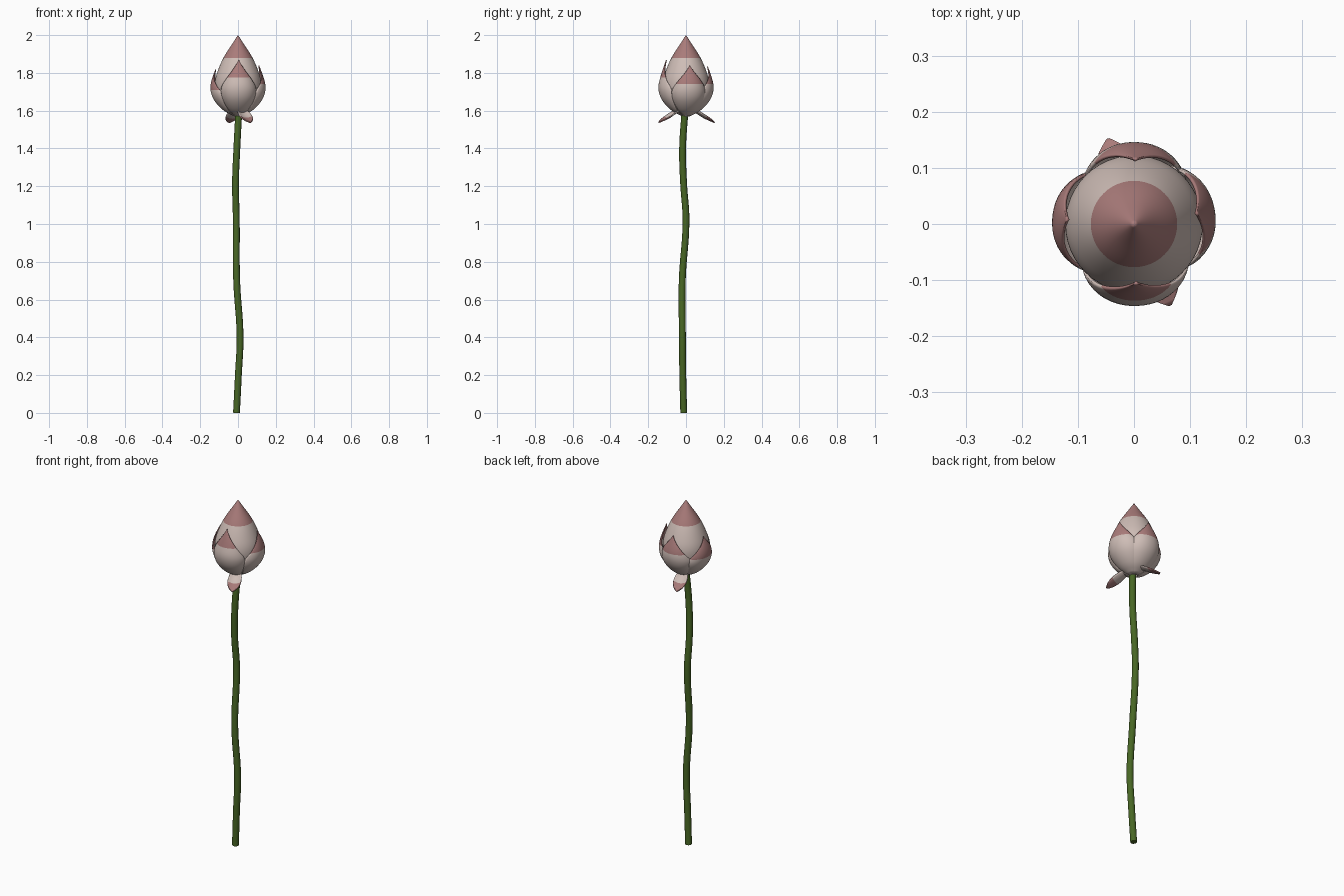
import bpy, bmesh, math
from mathutils import Vector

if "Cube" in bpy.data.objects:
    bpy.data.objects.remove(bpy.data.objects["Cube"])

def material(name, col):
    m = bpy.data.materials.new(name)
    m.diffuse_color = (*col, 1)
    m.use_nodes = True
    m.node_tree.nodes["Principled BSDF"].inputs["Base Color"].default_value = m.diffuse_color
    return m

PALE = material("pale petal", (0.62, 0.51, 0.47))
PINK = material("pink tip", (0.40, 0.20, 0.195))
GREEN = material("stem green", (0.065, 0.135, 0.018))

def lerp(pts, x):
    # smooth (Catmull-Rom) interpolation through (x, value) pairs
    i = max(0, min(len(pts) - 2, sum(p[0] <= x for p in pts) - 1))
    (x0, a), (x1, b) = pts[i], pts[i + 1]
    s = (x - x0) / (x1 - x0)
    def slope(k):
        lo, hi = max(k - 1, 0), min(k + 1, len(pts) - 1)
        return (pts[hi][1] - pts[lo][1]) / (pts[hi][0] - pts[lo][0])
    h = x1 - x0
    return (a * (1 + 2*s) * (1 - s)**2 + slope(i) * h * s * (1 - s)**2
            + b * s*s * (3 - 2*s) + slope(i + 1) * h * s*s * (s - 1))

def grid_object(name, rows, cols, fn, cut=None, normal=None, thick=0):
    # grid surface fn(t, u), split into pale and pink along a cutting plane
    bm = bmesh.new()
    g = [[bm.verts.new(fn(i / rows, j / cols)) for j in range(cols + 1)] for i in range(rows + 1)]
    for i in range(rows):
        for j in range(cols):
            bm.faces.new((g[i][j], g[i][j+1], g[i+1][j+1], g[i+1][j]))
    bmesh.ops.remove_doubles(bm, verts=bm.verts[:], dist=0.0002)
    bmesh.ops.bisect_plane(bm, geom=bm.verts[:] + bm.edges[:] + bm.faces[:],
                           plane_co=cut, plane_no=normal)
    for f in bm.faces:
        f.smooth = True
        f.material_index = int((f.calc_center_median() - cut).dot(normal) > 0)
    me = bpy.data.meshes.new(name)
    bm.to_mesh(me)
    bm.free()
    me.materials.append(PALE)
    me.materials.append(PINK)
    ob = bpy.data.objects.new(name, me)
    bpy.context.collection.objects.link(ob)
    if thick:
        s = ob.modifiers.new("thickness", 'SOLIDIFY')
        s.thickness = thick
        s.offset = -1
    return ob

UP = Vector((0, 0, 1))

# Closed bud core
CORE = [(1.57, 0.015), (1.60, 0.065), (1.65, 0.102), (1.70, 0.119), (1.75, 0.122),
        (1.80, 0.111), (1.88, 0.077), (1.95, 0.033), (2.0, 0.0)]
def core(t, u):
    z = 1.57 + 0.43 * t
    r = lerp(CORE, z)
    return (r * math.cos(u * math.tau), r * math.sin(u * math.tau), z)
grid_object("bud_core", 40, 48, core, Vector((0, 0, 1.88)), UP)

# Four outer petals hugging the core
WIDTH = [(0, 40), (0.25, 50), (0.48, 49), (0.65, 33), (0.85, 13), (1, 0)]
def outer_petal(name, deg, ztip, rtip, zpink):
    prof = [(1.57, 0.02), (1.60, 0.075), (1.65, 0.123), (1.70, 0.144),
            (1.75, 0.143), (ztip, rtip)]
    def fn(t, u):
        z = 1.57 + (ztip - 1.57) * t
        s = 2 * u - 1
        a = math.radians(deg + s * lerp(WIDTH, t))
        edge = lerp(CORE, z) + 0.003
        full = lerp(prof, z)
        r = full + (edge - full) * abs(s) ** 2.5 * min(1, lerp(WIDTH, t) / 45)
        return (r * math.cos(a), r * math.sin(a), z)
    grid_object(name, 28, 20, fn, Vector((0, 0, zpink)), UP, 0.005)

outer_petal("front_petal", -88, 1.87, 0.106, 1.775)
outer_petal("right_petal", 10, 1.84, 0.114, 1.74)
outer_petal("back_petal", 89, 1.835, 0.116, 1.74)
outer_petal("left_petal", 176, 1.82, 0.120, 1.71)

# Two small drooping petals under the bud
DROOP = [(0, 1.585), (0.05, 1.592), (0.10, 1.565), (0.157, 1.535)]
SPREAD = [(0, 0.012), (0.35, 0.03), (0.65, 0.037), (0.88, 0.024), (1, 0.004)]
def drooping_petal(name, deg):
    d = Vector((math.cos(math.radians(deg)), math.sin(math.radians(deg)), 0))
    side = Vector((-d.y, d.x, 0))
    def fn(t, u):
        s = 2 * u - 1
        p = d * 0.157 * t + side * s * lerp(SPREAD, t)
        p.z = lerp(DROOP, 0.157 * t) + 0.012 * (s * s - 0.5) * math.sin(math.pi * t)
        return p
    grid_object(name, 18, 10, fn, d * 0.105, d, 0.006)
drooping_petal("front_drooping_petal", -66)
drooping_petal("back_drooping_petal", 107)

# Wavy stem
cu = bpy.data.curves.new("stem", 'CURVE')
cu.dimensions = '3D'
cu.bevel_depth = 0.018
cu.bevel_resolution = 4
cu.use_fill_caps = True
path = [(-0.008, -0.012, 0), (0.002, -0.017, 0.2), (0.011, -0.019, 0.4), (-0.007, -0.02, 0.7),
        (-0.009, 0.0, 1.02), (-0.013, -0.013, 1.22), (-0.006, -0.018, 1.4), (0.004, -0.006, 1.59)]
sp = cu.splines.new('BEZIER')
sp.bezier_points.add(len(path) - 1)
for bp, p in zip(sp.bezier_points, path):
    bp.co = p
    bp.handle_left_type = bp.handle_right_type = 'AUTO'
sp.resolution_u = 6
cu.materials.append(GREEN)
bpy.context.collection.objects.link(bpy.data.objects.new("stem", cu))
